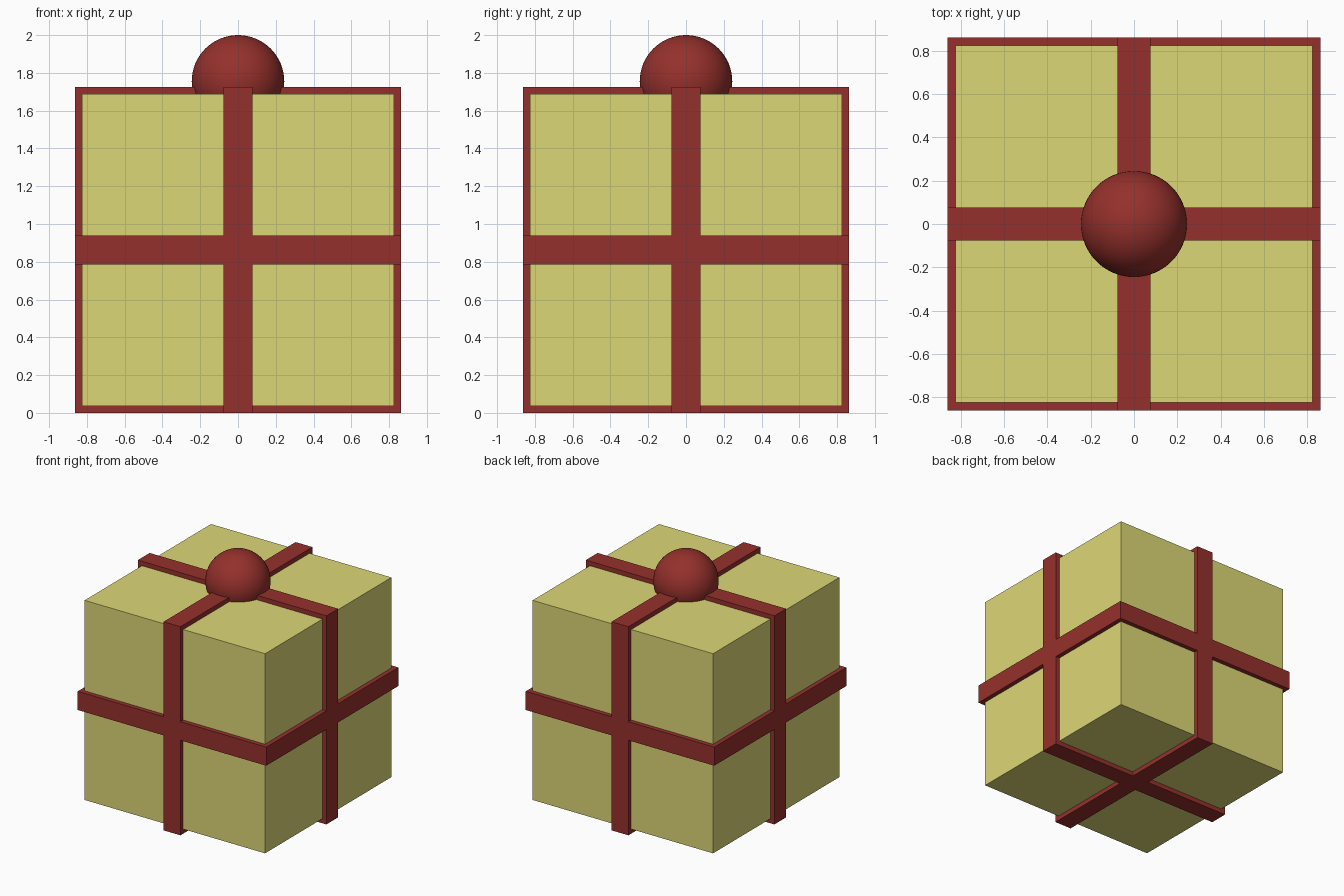
import bpy

if "Cube" in bpy.data.objects:
    bpy.data.objects.remove(bpy.data.objects["Cube"])

def material(name, rgb):
    m = bpy.data.materials.new(name)
    m.diffuse_color = (*rgb, 1)
    m.use_nodes = True
    m.node_tree.nodes["Principled BSDF"].inputs["Base Color"].default_value = m.diffuse_color
    return m

PAPER = material("yellow_paper", (0.72, 0.68, 0.18))
RED = material("red_ribbon", (0.30, 0.03, 0.025))

HALF = 0.862      # ribbon half extent
BOX = 0.825       # box half extent
BAND = 0.077      # ribbon half width

def block(name, half, mat):
    bpy.ops.mesh.primitive_cube_add(size=2, location=(0, 0, HALF))
    ob = bpy.context.object
    ob.name = name
    ob.scale = half
    bpy.ops.object.transform_apply(location=False, rotation=False, scale=True)
    ob.data.materials.append(mat)
    return ob

# Wrapped box
block("gift_box", (BOX, BOX, BOX), PAPER)

# One ribbon band around each axis
for axis, name in enumerate(("side_ribbon", "cross_ribbon", "waist_ribbon")):
    half = [HALF] * 3
    half[axis] = BAND
    block(name, half, RED)

# Round knot on top
R = 0.245
bpy.ops.mesh.primitive_uv_sphere_add(segments=64, ring_count=32, radius=R, location=(0, 0, 2 - R))
knot = bpy.context.object
knot.name = "top_knot"
knot.data.materials.append(RED)
bpy.ops.object.shade_smooth()
